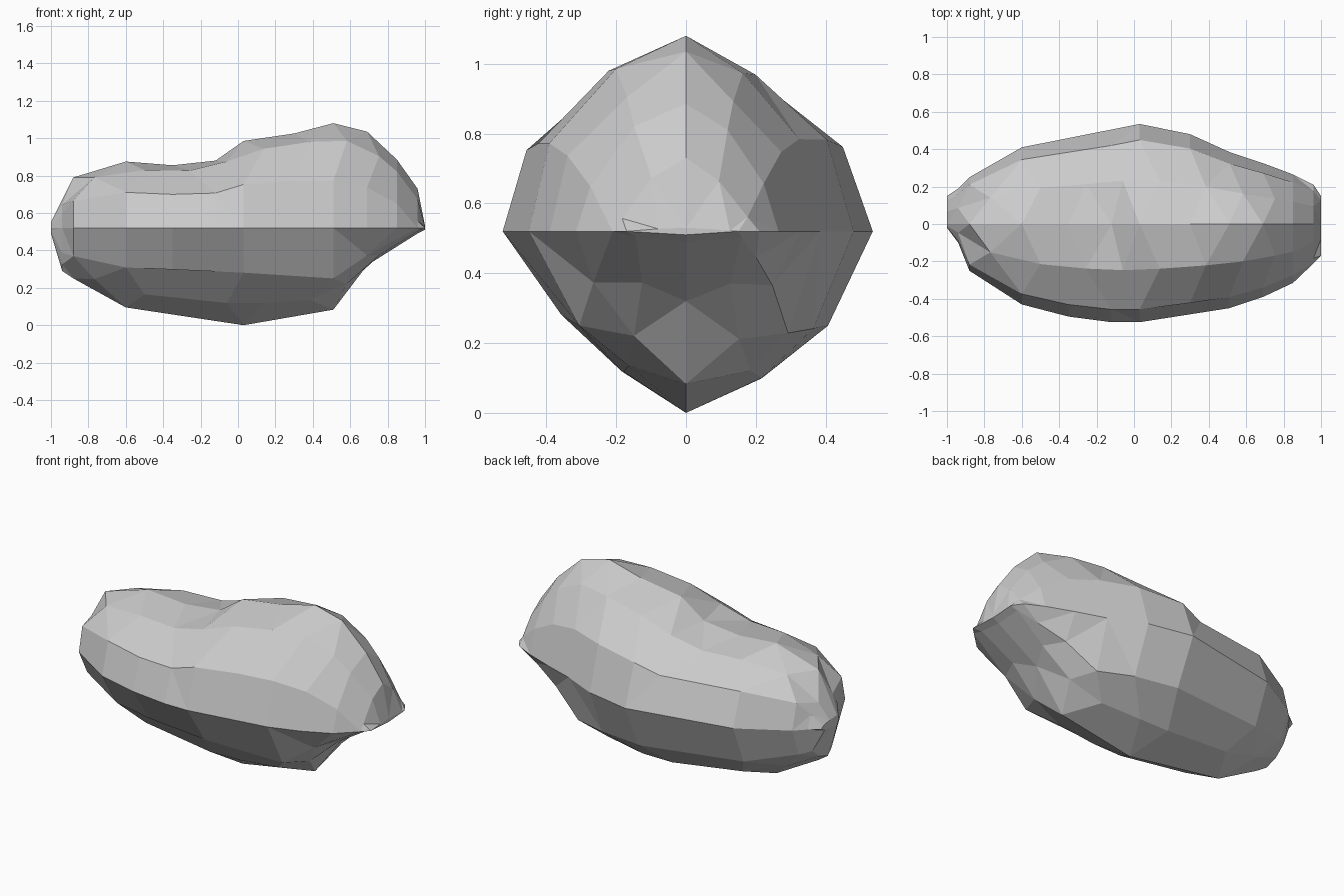
import bpy, bmesh, math

if "Cube" in bpy.data.objects:
    bpy.data.objects.remove(bpy.data.objects["Cube"])

# stations along the rock: x, front y, back y, bottom z, top z,
# then upper and lower shape (below 1 boxy, above 1 pinched)
stations = [
    (-1.0, -.02, .15, .49, .55, 1, 1),
    (-.94, -.10, .19, .29, .66, .9, .7),
    (-.88, -.25, .25, .25, .79, .9, .75),
    (-.60, -.43, .41, .095, .875, .9, .9),
    (-.35, -.495, .455, .055, .855, .9, .95),
    (-.12, -.525, .50, .02, .88, .95, 1),
    (.03, -.525, .535, 0, .985, 1, 1),
    (.30, -.485, .48, .05, 1.025, 1, .8),
    (.51, -.45, .385, .083, 1.08, 1.15, .62),
    (.69, -.39, .325, .32, 1.035, 1.25, .4),
    (.85, -.315, .265, .415, .885, 1.5, .5),
    (.96, -.21, .21, .49, .73, 2.5, .7),
    (1.0, -.17, .15, .51, .53, 2.5, 1),
]
# unit cross-section (y, z) around the widest line
profile = [(-1, 0), (-.87, .5), (-.47, .88), (0, 1), (.45, .86), (.84, .52),
           (1, 0), (.76, -.52), (.42, -.83), (0, -1), (-.35, -.79), (-.68, -.46)]
WAIST = .52


def section(x, yf, yb, zb, zt, up, low):
    points = []
    for u, v in profile:
        y = u * (yb if u > 0 else -yf)
        if v >= 0:
            z = WAIST + v ** up * (zt - WAIST)
        else:
            z = WAIST - (-v) ** low * (WAIST - zb)
        points.append((x, y, z))
    return points


# rings of points; every second point slides toward the next ring to stagger facets
bm = bmesh.new()
sections = [section(*s) for s in stations]
rings = []
for k, sec in enumerate(sections):
    ring = []
    for i, p in enumerate(sec):
        t = .4 if i in (2, 4, 8, 10) and 2 <= k <= 9 else 0
        q = sections[min(k + 1, len(sections) - 1)][i]
        ring.append(bm.verts.new([a + (b - a) * t for a, b in zip(p, q)]))
    rings.append(ring)

# skin between the stations, then close both ends
n = len(profile)
for a, b in zip(rings, rings[1:]):
    for i in range(n):
        j = (i + 1) % n
        bm.faces.new((a[i], a[j], b[j], b[i]))
bm.faces.new(rings[0])
bm.faces.new(rings[-1])

# chiselled facets: triangulate, then merge nearly flat neighbours
bmesh.ops.triangulate(bm, faces=bm.faces[:])
bmesh.ops.dissolve_limit(bm, angle_limit=math.radians(6),
                         verts=bm.verts[:], edges=bm.edges[:])
bmesh.ops.recalc_face_normals(bm, faces=bm.faces[:])

mesh = bpy.data.meshes.new("rock")
bm.to_mesh(mesh)
bm.free()
rock = bpy.data.objects.new("rock", mesh)
bpy.context.collection.objects.link(rock)
